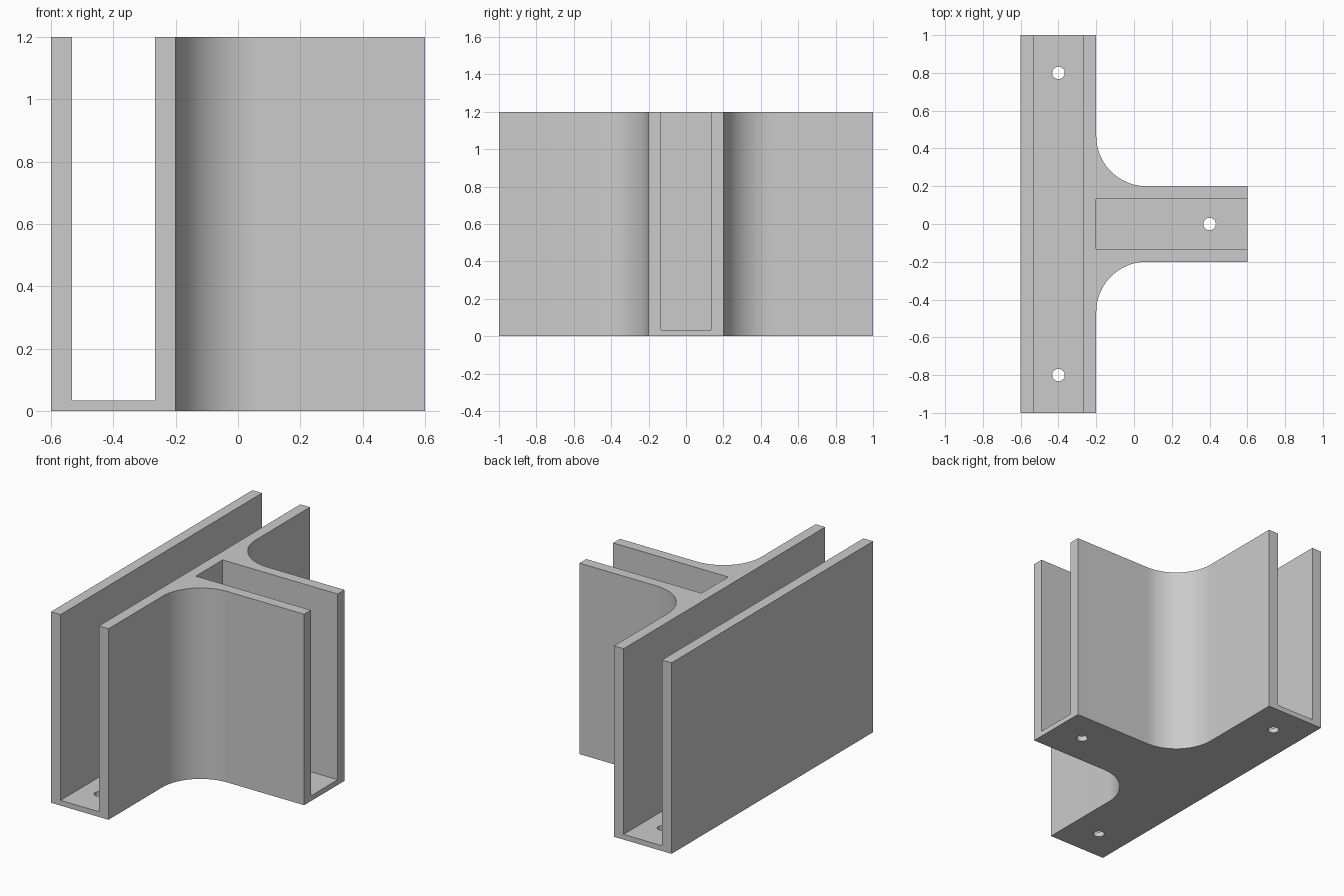
import bpy
import bmesh
from math import cos, sin, pi
from mathutils import Vector

default = bpy.data.objects.get("Cube")
if default:
    bpy.data.objects.remove(default, do_unlink=True)

HEIGHT = 1.2
FLOOR = 0.033
WALL = 0.067
FILLET = 0.267
STEPS = 32

grey = bpy.data.materials.new("light grey")
grey.use_nodes = True
colour = (0.6, 0.6, 0.6, 1)
grey.diffuse_color = colour
grey.node_tree.nodes["Principled BSDF"].inputs["Base Color"].default_value = colour


def prism(name, outline, z0, z1):
    """Extrude a counter-clockwise outline from z0 to z1."""
    bm = bmesh.new()
    base = bm.faces.new([bm.verts.new((x, y, z0)) for x, y in outline])
    top = bmesh.ops.extrude_face_region(bm, geom=[base])["geom"]
    verts = [v for v in top if isinstance(v, bmesh.types.BMVert)]
    bmesh.ops.translate(bm, verts=verts, vec=Vector((0, 0, z1 - z0)))
    bmesh.ops.recalc_face_normals(bm, faces=bm.faces)
    mesh = bpy.data.meshes.new(name)
    bm.to_mesh(mesh)
    bm.free()
    mesh.materials.append(grey)
    obj = bpy.data.objects.new(name, mesh)
    bpy.context.collection.objects.link(obj)
    return obj


def rectangle(x0, x1, y0, y1):
    return [(x0, y0), (x1, y0), (x1, y1), (x0, y1)]


def circle(x, y, r, n=32):
    return [(x + r * cos(2 * pi * i / n), y + r * sin(2 * pi * i / n)) for i in range(n)]


# T-shaped body: half the outline with its inner fillet, then mirrored in y
cx, cy = -0.2 + FILLET, 0.2 + FILLET
arc = [(cx - FILLET * sin(a), cy - FILLET * cos(a))
       for a in (pi / 2 * i / STEPS for i in range(STEPS + 1))]
half = [(0.6, 0.2)] + arc + [(-0.2, 1), (-0.6, 1)]
outline = half + [(x, -y) for x, y in reversed(half)]
body = prism("tee_bracket", outline, 0, HEIGHT)

# Open channels and screw holes
over = HEIGHT + 0.1
cutters = [
    prism("long_channel_cutter", rectangle(-0.6 + WALL, -0.2 - WALL, -1.1, 1.1), FLOOR, over),
    prism("stem_channel_cutter", rectangle(-0.2, 0.7, -0.2 + WALL, 0.2 - WALL), FLOOR, over),
]
for x, y in ((-0.4, 0.8), (-0.4, -0.8), (0.4, 0)):
    cutters.append(prism("screw_hole_cutter", circle(x, y, 0.033), -0.1, 0.2))

bpy.ops.object.select_all(action="DESELECT")
bpy.context.view_layer.objects.active = body
body.select_set(True)
for cutter in cutters:
    cut = body.modifiers.new("cut", "BOOLEAN")
    cut.operation = "DIFFERENCE"
    cut.solver = "EXACT"
    cut.object = cutter
    bpy.ops.object.modifier_apply(modifier=cut.name)
    bpy.data.objects.remove(cutter, do_unlink=True)

bpy.ops.object.shade_smooth_by_angle(angle=pi / 6)
